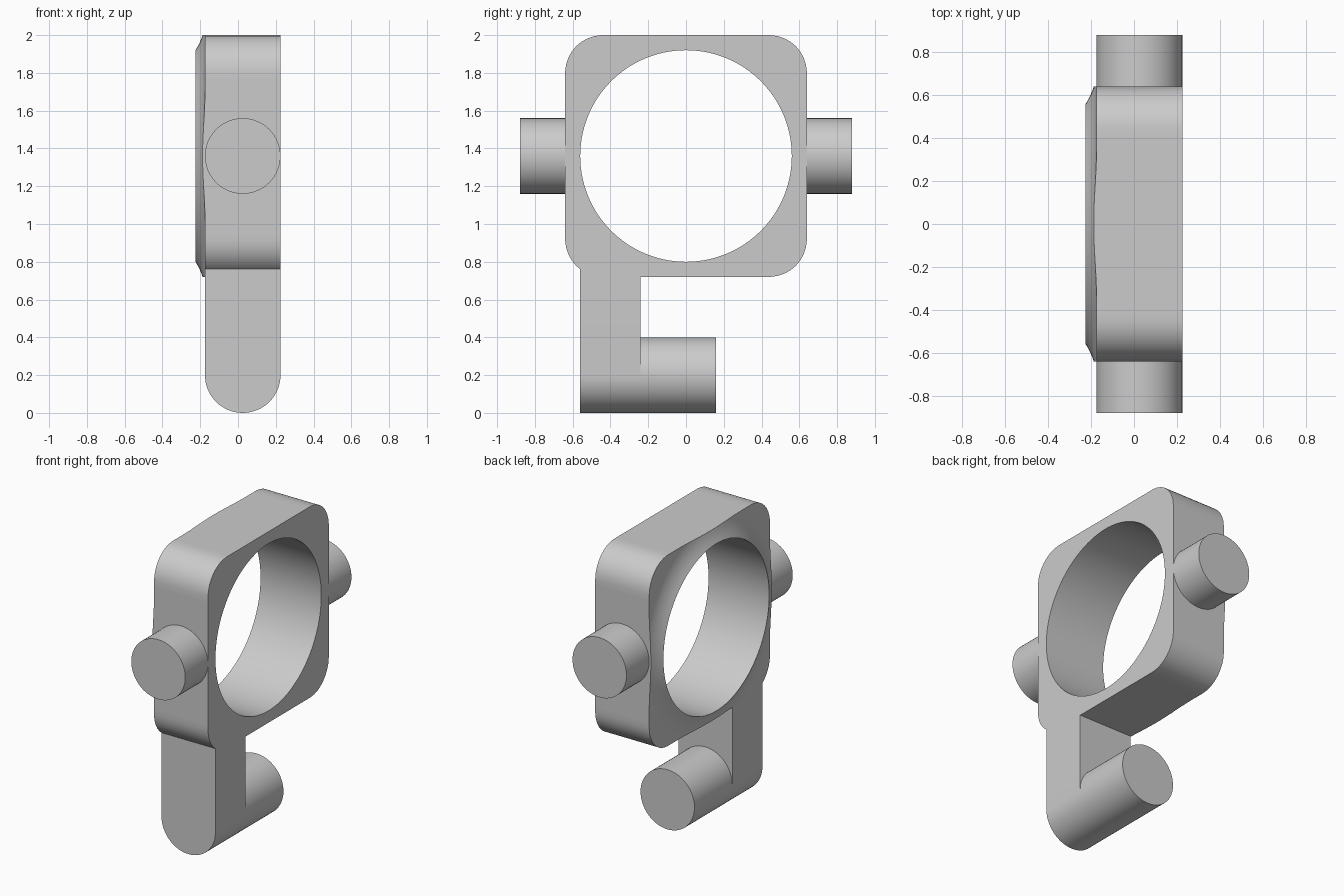
import bpy, bmesh, math
from math import cos, sin, pi, sqrt

cube = bpy.data.objects.get("Cube")
if cube:
    bpy.data.objects.remove(cube, do_unlink=True)

grey = bpy.data.materials.new("plain grey")
grey.use_nodes = True
grey.diffuse_color = (0.6, 0.6, 0.6, 1)
grey.node_tree.nodes["Principled BSDF"].inputs["Base Color"].default_value = (0.6, 0.6, 0.6, 1)

BACK, FRONT = -0.175, 0.225      # flat faces of the body along x
MID = 0.025                      # x of all round pin axes
RING_Z = 1.36                    # height of the bore axis
BORE, HALF, CORNER, PIN = 0.56, 0.64, 0.2, 0.2
FILLET = 0.16                    # width of the raised lip around the bore


def finish(name, bm):
    bmesh.ops.remove_doubles(bm, verts=bm.verts, dist=1e-5)
    bmesh.ops.dissolve_degenerate(bm, edges=bm.edges, dist=1e-5)
    bmesh.ops.recalc_face_normals(bm, faces=bm.faces)
    mesh = bpy.data.meshes.new(name)
    bm.to_mesh(mesh)
    bm.free()
    mesh.materials.append(grey)
    obj = bpy.data.objects.new(name, mesh)
    bpy.context.collection.objects.link(obj)
    bpy.ops.object.select_all(action='DESELECT')
    obj.select_set(True)
    bpy.context.view_layer.objects.active = obj
    bpy.ops.object.shade_smooth_by_angle(angle=math.radians(30))


def extrude_y(name, outline, y0, y1):
    """Solid from an (x, z) outline swept along y."""
    bm = bmesh.new()
    face = bm.faces.new([bm.verts.new((x, y0, z)) for x, z in outline])
    new = bmesh.ops.extrude_face_region(bm, geom=[face], use_keep_orig=True)["geom"]
    verts = [v for v in new if isinstance(v, bmesh.types.BMVert)]
    bmesh.ops.translate(bm, verts=verts, vec=(0, y1 - y0, 0))
    finish(name, bm)


def arc(z, start, end, steps):
    return [(MID + PIN * cos(start + (end - start) * i / steps),
             z + PIN * sin(start + (end - start) * i / steps)) for i in range(steps + 1)]


def outer_radius(t):
    """Distance from the bore axis to the rounded square outline."""
    c, s = abs(cos(t)), abs(sin(t))
    a = HALF - CORNER
    if HALF * min(c, s) / max(c, s) <= a:
        return HALF / max(c, s)
    d = a * (c + s)
    return d + sqrt(d * d - 2 * a * a + CORNER ** 2)


def lip_x(r):
    k = max(0, (BORE + FILLET - r) / FILLET)
    return BACK - 0.05 * k * k


# Rounded square ring with a filleted lip on its back face
bm = bmesh.new()
STEPS, BANDS = 144, 8
columns = []
for i in range(STEPS):
    t = 2 * pi * i / STEPS
    rim = outer_radius(t)
    section = [(FRONT, BORE)]
    for k in range(BANDS + 1):
        r = min(BORE + FILLET * k / BANDS, rim)
        section.append((lip_x(r), r))
    section += [(lip_x(rim), rim), (FRONT, rim)]
    columns.append([bm.verts.new((x, r * cos(t), RING_Z + r * sin(t))) for x, r in section])
for i, col in enumerate(columns):
    nxt = columns[(i + 1) % STEPS]
    for k in range(len(col)):
        j = (k + 1) % len(col)
        bm.faces.new((col[k], col[j], nxt[j], nxt[k]))
finish("ring_body", bm)

# Side trunnions
circle = arc(RING_Z, 0, 2 * pi, 64)[:-1]
for name, side in (("front_trunnion", -1), ("rear_trunnion", 1)):
    extrude_y(name, circle, side * 0.61, side * 0.88)

# Hanging arm with rounded foot, and the crank pin on it
extrude_y("arm", arc(PIN, pi, 2 * pi, 32) + [(FRONT, 0.78), (BACK, 0.78)], -0.56, -0.24)
extrude_y("crank_pin", arc(PIN, 0, 2 * pi, 64)[:-1], -0.25, 0.16)
